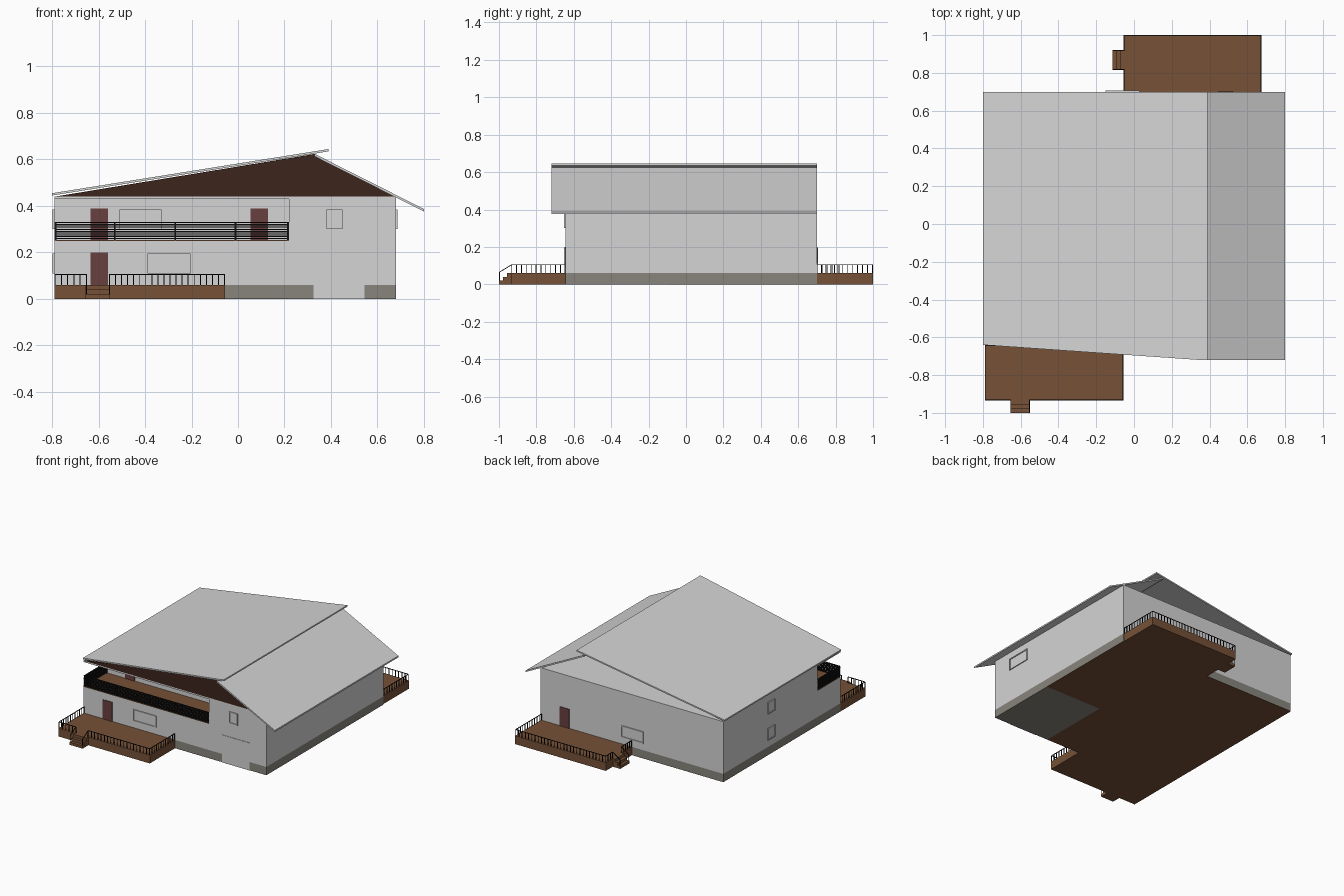
import bpy, bmesh
from mathutils import Vector

if "Cube" in bpy.data.objects:
    bpy.data.objects.remove(bpy.data.objects["Cube"])


def material(name, rgb):
    m = bpy.data.materials.new(name)
    m.diffuse_color = (*rgb, 1)
    m.use_nodes = True
    m.node_tree.nodes["Principled BSDF"].inputs["Base Color"].default_value = m.diffuse_color
    return m


WALL = material("light_grey", (0.66, 0.66, 0.66))
BASE = material("concrete", (0.25, 0.235, 0.205))
WOOD = material("brown_wood", (0.18, 0.083, 0.038))
GABLE = material("dark_brown", (0.045, 0.018, 0.012))
DOOR = material("door_red_brown", (0.14, 0.05, 0.05))
IRON = material("black_iron", (0.006, 0.006, 0.006))


def finish(name, bm, mat):
    bmesh.ops.recalc_face_normals(bm, faces=bm.faces[:])
    me = bpy.data.meshes.new(name)
    bm.to_mesh(me)
    bm.free()
    me.materials.append(mat)
    ob = bpy.data.objects.new(name, me)
    bpy.context.collection.objects.link(ob)
    return ob


def add_box(bm, lo, hi):
    vs = bmesh.ops.create_cube(bm, size=1)["verts"]
    for v in vs:
        v.co = [(a + b) / 2 + c * (b - a) for a, b, c in zip(lo, hi, v.co)]


def add_bar(bm, p, q, w=0.004):
    """Square bar between two points."""
    p, q = Vector(p), Vector(q)
    d = q - p
    rot = d.to_track_quat('Z', 'Y')
    for v in bmesh.ops.create_cube(bm, size=1)["verts"]:
        v.co = (p + q) / 2 + rot @ Vector((v.co.x * w, v.co.y * w, v.co.z * d.length))


def boxes(name, mat, *pairs):
    bm = bmesh.new()
    for lo, hi in pairs:
        add_box(bm, lo, hi)
    return finish(name, bm, mat)


def prism(name, mat, pts, offset):
    """Planar polygon extruded by an offset vector."""
    bm = bmesh.new()
    f = bm.faces.new([bm.verts.new(p) for p in pts])
    r = bmesh.ops.extrude_face_region(bm, geom=[f], use_keep_orig=True)
    for v in r["geom"]:
        if isinstance(v, bmesh.types.BMVert):
            v.co += Vector(offset)
    return finish(name, bm, mat)


# House extents
X0, X1, Y0, Y1, TOP = -0.79, 0.68, -0.645, 0.70, 0.44
BX, BY, BZ = 0.22, -0.385, 0.25          # balcony end, back wall, floor

# Walls with the balcony recess cut from the front left corner
walls = boxes("walls", WALL, ((X0, Y0, 0.06), (X1, Y1, TOP)))
cutter = boxes("balcony_cutter", WALL, ((X0 - 0.1, Y0 - 0.1, BZ), (BX, BY, 0.43)))
cutter.hide_render = True
mod = walls.modifiers.new("recess", 'BOOLEAN')
mod.operation, mod.solver, mod.object = 'DIFFERENCE', 'EXACT', cutter
bpy.context.view_layer.objects.active = walls
bpy.ops.object.modifier_apply(modifier="recess")
bpy.data.objects.remove(cutter)
boxes("balcony_floor", WOOD, ((X0, Y0, BZ), (BX, BY, BZ + 0.004)))

# Foundation, garage door and the floors seen from below
boxes("foundation", BASE, ((X0, Y0, 0.002), (X1, Y1, 0.06)))
boxes("garage_door", WALL, ((0.325, Y0 - 0.003, 0.0), (0.545, Y0 + 0.003, 0.2)))
boxes("house_floor", WOOD, ((X0, Y0, 0), (BX, Y1, 0.002)), ((BX, -0.10, 0), (X1, Y1, 0.002)))
boxes("garage_floor", BASE, ((BX, Y0, 0), (X1, -0.10, 0.002)))

# Front gable and the two roof slabs; the back gable is open
prism("front_gable", GABLE, [(X0, Y0, TOP), (0.33, Y0, 0.624), (X1, Y0, TOP)], (0, 0.01, 0))


def left_z(x):
    return 0.445 + 0.19 * (x + 0.8) / 1.19


outline = [(-0.8, 0.70), (-0.8, -0.64), (0.35, -0.72), (0.39, -0.72), (0.39, 0.70)]
prism("left_roof", WALL, [(x, y, left_z(x)) for x, y in outline], (0, 0, 0.01))
prism("right_roof", WALL, [(0.33, -0.72, 0.613), (0.8, -0.72, 0.376), (0.8, 0.70, 0.376),
                           (0.33, 0.70, 0.613)], (0, 0, 0.011))

# Doors
T = 0.004
for name, x, y, z in (("front_door", -0.635, Y0, 0.06), ("balcony_door_left", -0.635, BY, BZ),
                      ("balcony_door_right", 0.053, BY, BZ), ("back_door", 0.448, Y1, 0.06)):
    boxes(name, DOOR, ((x, y - T, z), (x + 0.075, y + T, z + 0.14)))


# Windows: a raised frame around a thin pane
def window(name, axis, wall, a, b, z0, z1):
    w, d = 0.007, 0.007
    parts = [(a, a + w, z0, z1, d), (b - w, b, z0, z1, d), (a + w, b - w, z0, z0 + w, d),
             (a + w, b - w, z1 - w, z1, d), (a + w, b - w, z0 + w, z1 - w, 0.002)]
    pairs = []
    for p, q, lo, hi, t in parts:
        if axis == 'x':
            pairs.append(((wall - t, p, lo), (wall + t, q, hi)))
        else:
            pairs.append(((p, wall - t, lo), (q, wall + t, hi)))
    boxes(name, WALL, *pairs)


LOW, HIGH = (0.11, 0.195), (0.30, 0.385)
window("front_lower_window", 'y', Y0, -0.39, -0.205, *LOW)
window("front_upper_window", 'y', Y0, 0.38, 0.45, *HIGH)
window("balcony_window", 'y', BY, -0.51, -0.33, *HIGH)
window("back_window", 'y', Y1, -0.15, 0.03, *LOW)
window("right_window", 'x', X1, -0.49, -0.305, *HIGH)
window("left_lower_window", 'x', X0, 0.11, 0.19, *LOW)
window("left_upper_window", 'x', X0, 0.11, 0.19, *HIGH)

# Decks with steps
H, S = 0.06, 0.02
boxes("front_deck", WOOD, ((X0, -0.935, 0), (-0.055, Y0, H)))
boxes("back_deck", WOOD, ((-0.055, Y1, 0), (0.675, 1.0, H)))
boxes("front_steps", WOOD, *[((-0.655, -1.0 + i * 0.022, 0), (-0.55, -0.935, S * (i + 1)))
                             for i in range(3)])
boxes("back_steps", WOOD, *[((-0.115 + i * 0.02, 0.815, 0), (-0.055, 0.92, S * (i + 1)))
                            for i in range(3)])


# Deck railings: top rail with thin balusters
def railing(name, runs, stairs):
    bm = bmesh.new()
    for p, q in runs:
        p, q = Vector((*p, H)), Vector((*q, H))
        up = Vector((0, 0, 0.045))
        add_bar(bm, p + up, q + up)
        n = max(1, round((q - p).length / 0.026))
        for i in range(n + 1):
            c = p.lerp(q, i / n)
            add_bar(bm, c, c + up)
    for p, q in stairs:
        add_bar(bm, (*p, H + 0.045), (*q, 0.065))
        add_bar(bm, (*q, S), (*q, 0.065))
    finish(name, bm, IRON)


L, R, F = X0 + 0.003, -0.058, -0.932
railing("front_deck_railing",
        [((L, Y0), (L, F)), ((L, F), (-0.652, F)), ((-0.553, F), (R, F)), ((R, F), (R, Y0))],
        [((x, F), (x, -0.997)) for x in (-0.652, -0.553)])
L, R, B = -0.052, 0.672, 0.997
railing("back_deck_railing",
        [((R, Y1), (R, B)), ((R, B), (L, B)), ((L, B), (L, 0.917)), ((L, 0.818), (L, Y1))],
        [((L, y), (-0.112, y)) for y in (0.818, 0.917)])

# Balcony railing: horizontal bars and posts, front and left side
bm = bmesh.new()
yf, xl = Y0 + 0.005, X0 + 0.005
for i in range(8):
    z = 0.257 + i * 0.01
    add_box(bm, (X0, Y0, z), (BX, Y0 + 0.008, z + 0.005))
    add_box(bm, (X0, Y0 + 0.008, z), (X0 + 0.008, BY, z + 0.005))
for x in (xl, -0.53, -0.27, -0.01, BX - 0.005):
    add_bar(bm, (x, yf, BZ), (x, yf, 0.332), 0.008)
for y in (-0.52, BY - 0.005):
    add_bar(bm, (xl, y, BZ), (xl, y, 0.332), 0.008)
finish("balcony_railing", bm, IRON)
